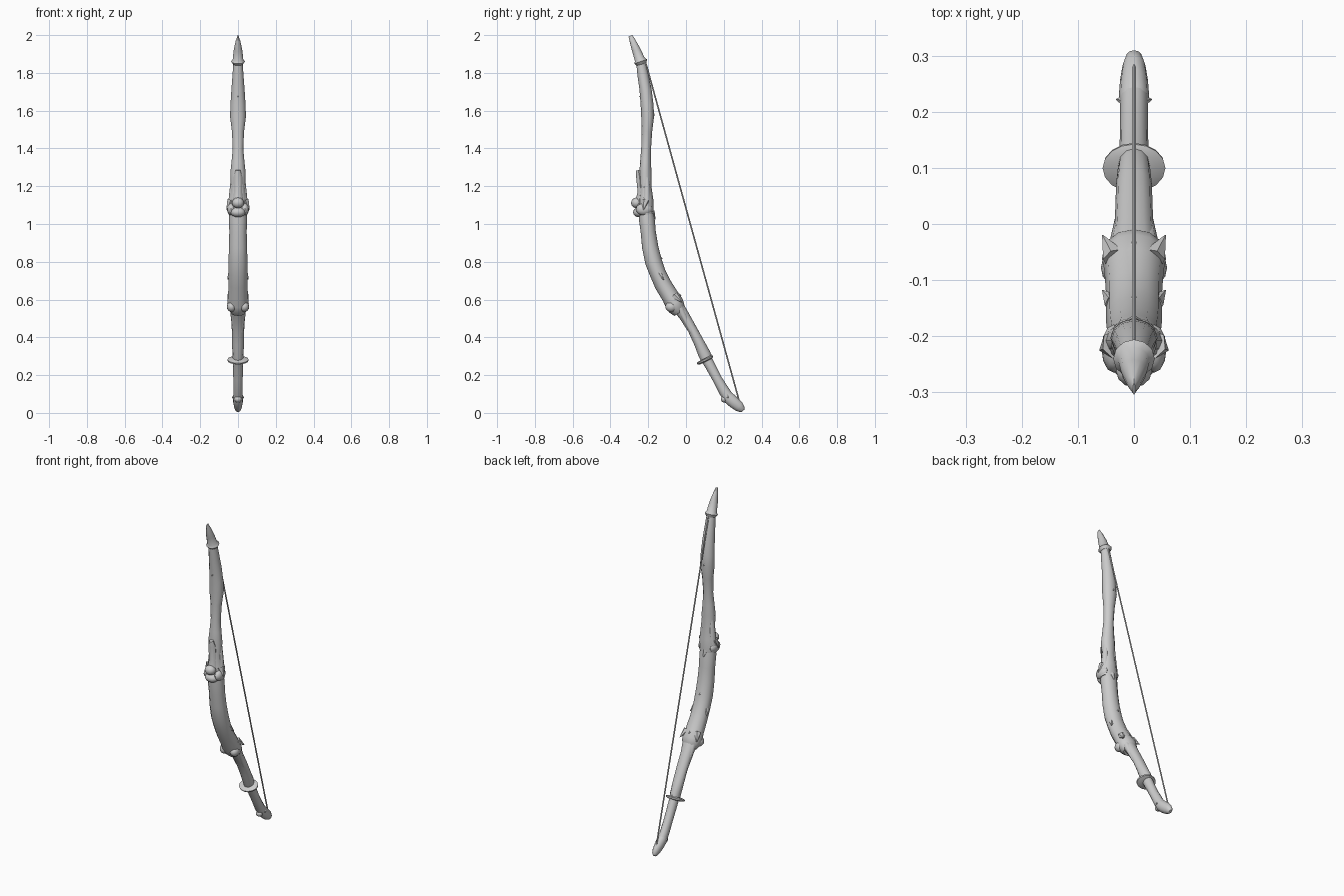
import bpy, bmesh, math
from mathutils import Vector


def finish(name, bm):
    bmesh.ops.recalc_face_normals(bm, faces=bm.faces)
    me = bpy.data.meshes.new(name)
    bm.to_mesh(me)
    bm.free()
    ob = bpy.data.objects.new(name, me)
    bpy.context.collection.objects.link(ob)
    bpy.ops.object.select_all(action='DESELECT')
    ob.select_set(True)
    bpy.context.view_layer.objects.active = ob
    bpy.ops.object.shade_smooth_by_angle(angle=math.radians(45))
    return ob


def loft(name, stations, sides=12):
    """Oval tube along the yz plane; station = y, z, half width, half depth."""
    bm = bmesh.new()
    rings = []
    last = len(stations) - 1
    for i, (y, z, w, d) in enumerate(stations):
        a, b = stations[max(i - 1, 0)], stations[min(i + 1, last)]
        t = Vector((0, b[0] - a[0], b[1] - a[1])).normalized()
        n = t.cross(Vector((1, 0, 0)))
        ring = []
        for k in range(sides):
            ang = 2 * math.pi * k / sides
            ring.append(bm.verts.new(Vector((w * math.cos(ang), y, z)) + n * d * math.sin(ang)))
        rings.append(ring)
    for r, s in zip(rings, rings[1:]):
        for k in range(sides):
            j = (k + 1) % sides
            bm.faces.new((r[k], r[j], s[j], s[k]))
    bm.faces.new(rings[0])
    bm.faces.new(rings[-1])
    return finish(name, bm)


def spike(name, base, tip, radius, sides=6, r2=0.001):
    base, tip = Vector(base), Vector(tip)
    v = tip - base
    bm = bmesh.new()
    bmesh.ops.create_cone(bm, cap_ends=True, segments=sides, radius1=radius, radius2=r2, depth=v.length)
    rot = v.to_track_quat('Z', 'Y')
    for p in bm.verts:
        p.co = rot @ p.co + (base + tip) / 2
    return finish(name, bm)


def ball(name, pos, size):
    bm = bmesh.new()
    bmesh.ops.create_uvsphere(bm, u_segments=12, v_segments=8, radius=1)
    for p in bm.verts:
        p.co = Vector(pos) + Vector([c * s for c, s in zip(p.co, size)])
    return finish(name, bm)


# Upper horn with flared collar
loft("upper_tip", [(-.236, 1.845, .026, .026), (-.240, 1.86, .037, .036), (-.245, 1.872, .028, .027),
                   (-.263, 1.92, .023, .023), (-.283, 1.97, .012, .016), (-.294, 1.997, .002, .011)])

# Upper limb, swelling like a bone
loft("upper_limb", [(-.240, 1.86, .024, .024), (-.228, 1.79, .029, .029), (-.214, 1.71, .035, .032),
                    (-.206, 1.63, .040, .034), (-.203, 1.57, .042, .034), (-.207, 1.49, .032, .028),
                    (-.211, 1.40, .028, .026), (-.214, 1.33, .034, .029), (-.215, 1.27, .041, .032),
                    (-.214, 1.20, .037, .031), (-.212, 1.13, .045, .039), (-.212, 1.08, .056, .041),
                    (-.208, 1.05, .050, .038)])

# Front plate and knuckle at the middle joint
loft("front_plate", [(-.253, 1.285, .012, .012), (-.246, 1.25, .023, .018),
                     (-.240, 1.17, .022, .016), (-.250, 1.10, .030, .022)], 8)
ball("joint_knob", (0, -.262, 1.112), (.032, .029, .028))
ball("joint_lower_knob", (0, -.250, 1.062), (.040, .030, .026))

# Thick curved grip
loft("grip", [(-.214, 1.09, .042, .036), (-.208, 1.03, .048, .042), (-.200, .96, .046, .040),
              (-.190, .88, .048, .043), (-.172, .80, .050, .045), (-.150, .74, .050, .043),
              (-.122, .68, .050, .045), (-.082, .615, .053, .046), (-.062, .58, .057, .050),
              (-.050, .555, .055, .046), (-.035, .53, .036, .032)])

# Lower limb, two lengths meeting at a guard
loft("lower_limb", [(-.048, .57, .042, .034), (-.010, .515, .035, .028), (.035, .44, .033, .025),
                    (.070, .37, .032, .028), (.098, .31, .029, .033), (.112, .275, .027, .030)])
loft("lower_handle", [(.100, .30, .025, .030), (.128, .25, .026, .027), (.165, .18, .025, .025),
                      (.205, .11, .025, .029), (.228, .08, .025, .028)])
loft("guard_disc", [(.097, .288, .040, .036), (.0995, .283, .056, .047),
                    (.1025, .276, .055, .046), (.105, .271, .038, .034)], 16)

# Lower end cap with a nub in front
loft("lower_end", [(.205, .105, .024, .024), (.228, .078, .027, .032), (.255, .054, .025, .031),
                   (.280, .034, .021, .028), (.296, .018, .015, .019), (.302, .011, .007, .009)])
ball("lower_nub", (0, .203, .073), (.020, .019, .018))

# Bow string
spike("string", (0, .288, .040), (0, -.212, 1.850), .004, 6, .004)

# Spines down the back, and barb on the front
backs = [((0, -.185, 1.06), (0, -.162, 1.025), .022), ((0, -.155, .83), (0, -.124, .815), .018),
         ((0, -.07, .63), (0, -.024, .622), .022), ((0, -.19, 1.60), (0, -.166, 1.575), .018),
         ((0, -.22, 1.69), (0, -.248, 1.672), .014), ((0, .085, .33), (0, .136, .308), .016)]
for i, (a, b, r) in enumerate(backs):
    spike("spine_%d" % i, a, b, r)

# Paired side features
for s in (-1, 1):
    spike("joint_horn", (s * .035, -.215, 1.12), (s * .061, -.225, 1.075), .026)
    spike("grip_barb", (s * .038, -.14, .735), (s * .056, -.118, .705), .016)
    spike("hip_barb", (s * .035, -.060, .62), (s * .056, -.020, .585), .022)
    spike("end_barb", (s * .014, .220, .092), (s * .032, .222, .078), .012)
    ball("hip_knuckle", (s * .034, -.078, .562), (.025, .031, .028))
    ball("joint_cheek", (s * .036, -.222, 1.078), (.022, .043, .032))
    # Tendons running out of the joints
    t = spike("upper_tendon", (s * .030, -.208, 1.09), (s * .022, -.208, 1.30), .024, 8, .010)
    t = spike("lower_tendon", (s * .024, -.035, .56), (s * .018, .045, .40), .020, 8, .008)
